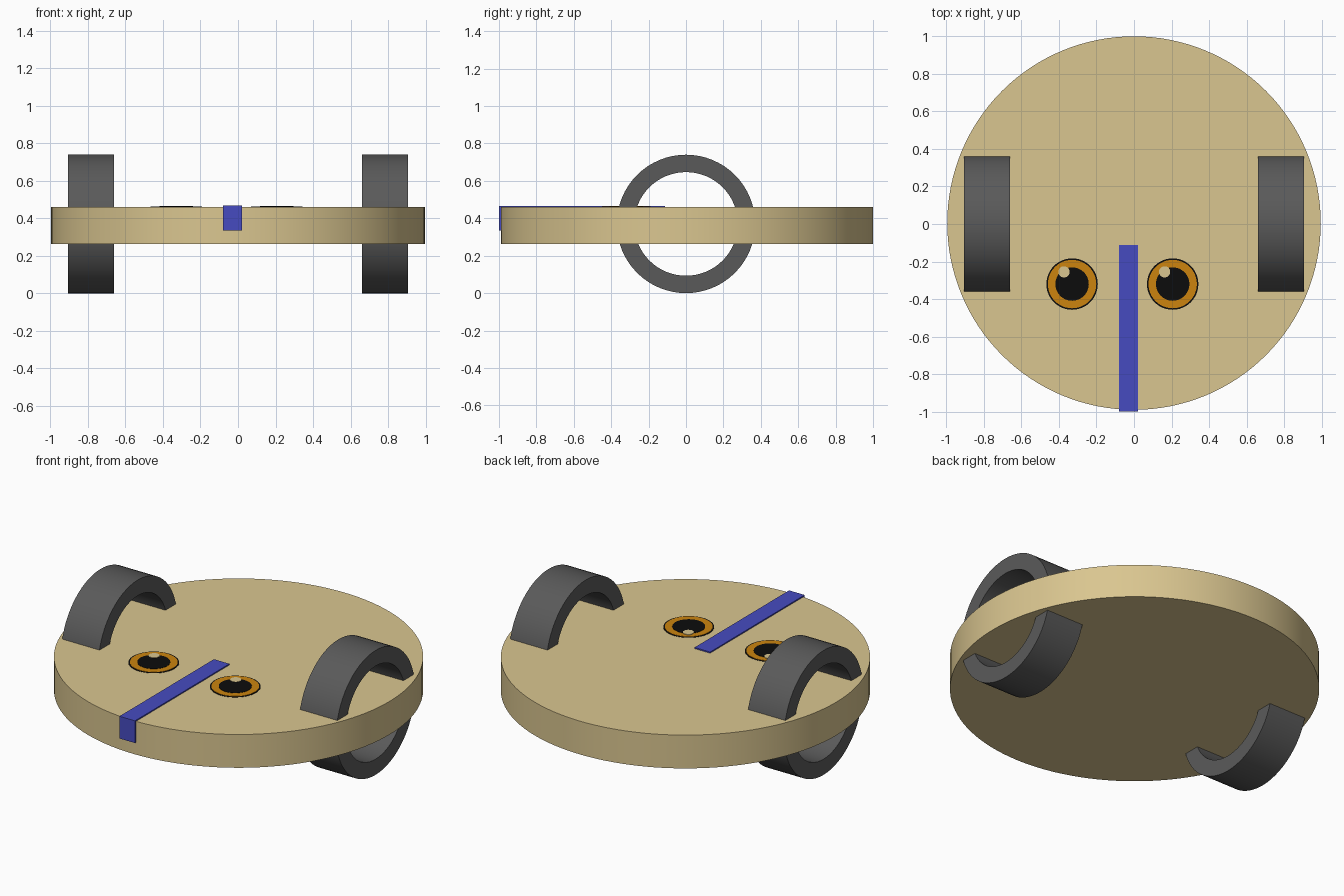
import bpy, bmesh, math
from mathutils import Matrix, Vector

if "Cube" in bpy.data.objects:
    bpy.data.objects.remove(bpy.data.objects["Cube"])


def material(name, hex_colour):
    lin = []
    for i in (0, 2, 4):
        c = int(hex_colour[i:i + 2], 16) / 255
        lin.append(c / 12.92 if c <= 0.04045 else ((c + 0.055) / 1.055) ** 2.4)
    m = bpy.data.materials.new(name)
    m.diffuse_color = (*lin, 1)
    m.use_nodes = True
    m.node_tree.nodes["Principled BSDF"].inputs["Base Color"].default_value = m.diffuse_color
    return m


TAN = material("tan", "DAC690")
GREY = material("dark grey", "5A5A5A")
BLUE = material("blue", "464BC0")
ORANGE = material("orange", "CC840F")
BLACK = material("black", "0C0C0C")


def finish(name, bm, mat, smooth=True):
    bmesh.ops.recalc_face_normals(bm, faces=bm.faces)
    me = bpy.data.meshes.new(name)
    bm.to_mesh(me)
    bm.free()
    me.materials.append(mat)
    ob = bpy.data.objects.new(name, me)
    bpy.context.collection.objects.link(ob)
    if smooth:
        bpy.ops.object.select_all(action='DESELECT')
        ob.select_set(True)
        bpy.context.view_layer.objects.active = ob
        bpy.ops.object.shade_smooth_by_angle(angle=math.radians(35))
    return ob


def cylinder(name, x, y, z0, z1, r, mat, n=48):
    bm = bmesh.new()
    bmesh.ops.create_cone(bm, cap_ends=True, segments=n, radius1=r, radius2=r,
                          depth=z1 - z0,
                          matrix=Matrix.Translation((x, y, (z0 + z1) / 2)))
    return finish(name, bm, mat)


def ring(name, x0, x1, z, r_out, r_in, mat, n=64):
    # rectangular section swept round the x axis
    bm = bmesh.new()
    section = [(x0, r_out), (x1, r_out), (x1, r_in), (x0, r_in)]
    loops = []
    for i in range(n):
        a = 2 * math.pi * i / n
        loops.append([bm.verts.new((x, r * math.cos(a), z + r * math.sin(a)))
                      for x, r in section])
    for i in range(n):
        a, b = loops[i], loops[(i + 1) % n]
        for j in range(4):
            k = (j + 1) % 4
            bm.faces.new((a[j], a[k], b[k], b[j]))
    return finish(name, bm, mat)


def box(name, lo, hi, mat):
    lo, hi = Vector(lo), Vector(hi)
    bm = bmesh.new()
    bmesh.ops.create_cube(bm, size=1, matrix=Matrix.Translation((lo + hi) / 2)
                          @ Matrix.Diagonal((*(hi - lo), 1)))
    return finish(name, bm, mat, smooth=False)


# Round flat body
TOP = 0.46
cylinder("body_disc", 0, 0.005, 0.262, TOP, 0.995, TAN, 128)

# Open ring wheels, one on each side
for side, x0, x1 in (("left", -0.905, -0.66), ("right", 0.66, 0.905)):
    ring(side + "_wheel", x0, x1, 0.37, 0.37, 0.277, GREY)

# Raised stripe running over the front edge
box("front_stripe", (-0.08, -1.0, 0.335), (0.022, -0.112, 0.467), BLUE)

# Eyes: thin stacked plates on the top face
for side, x in (("left", -0.33), ("right", 0.206)):
    y = -0.32
    cylinder(side + "_eye_rim", x, y, TOP - 0.002, TOP + 0.0015, 0.137, BLACK)
    cylinder(side + "_iris", x, y, TOP - 0.002, TOP + 0.003, 0.129, ORANGE)
    cylinder(side + "_pupil", x, y, TOP - 0.002, TOP + 0.0045, 0.089, BLACK)
    cylinder(side + "_eye_glint", x - 0.043, y + 0.065,
             TOP - 0.002, TOP + 0.006, 0.03, TAN, 24)
